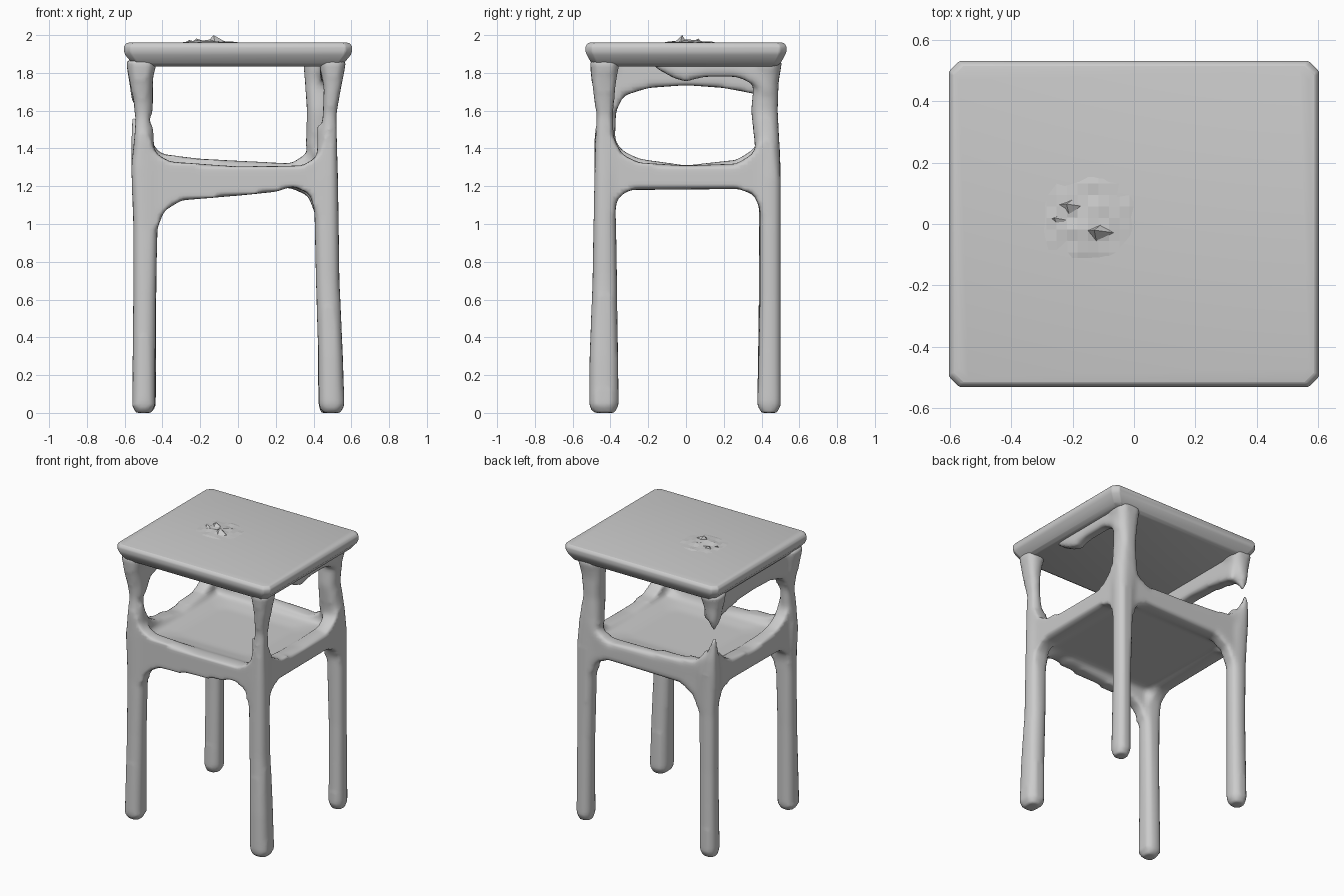
import bpy, bmesh, random
from mathutils import Vector

random.seed(4)


def ring(bm, cx, cy, z, hx, hy, c):
    """Rectangle with chamfered corners: 8 points."""
    pts = [(hx, hy - c), (hx - c, hy), (c - hx, hy), (-hx, hy - c),
           (-hx, c - hy), (c - hx, -hy), (hx - c, -hy), (hx, c - hy)]
    return [bm.verts.new((cx + x, cy + y, z)) for x, y in pts]


def loft(bm, rings):
    """Bridge rings of equal size and cap both ends."""
    n = len(rings[0])
    for a, b in zip(rings, rings[1:]):
        for i in range(n):
            j = (i + 1) % n
            bm.faces.new((a[i], a[j], b[j], b[i]))
    bm.faces.new(rings[0][::-1])
    bm.faces.new(rings[-1])


def leg(bm, sections):
    """Sections are (z, cx, cy, half width x, half width y)."""
    loft(bm, [ring(bm, x, y, z, hx, hy, min(hx, hy) * 0.5)
              for z, x, y, hx, hy in sections])


def rail(bm, axis, off, half, prof):
    """Extrude a side profile (u, z) across the given axis."""
    def side(o):
        return [bm.verts.new((u, o, z) if axis == 'x' else (o, u, z)) for u, z in prof]
    loft(bm, [side(off - half), side(off + half)])


def finish(name, bm):
    bmesh.ops.recalc_face_normals(bm, faces=bm.faces)
    me = bpy.data.meshes.new(name)
    bm.to_mesh(me)
    bm.free()
    ob = bpy.data.objects.new(name, me)
    bpy.context.collection.objects.link(ob)
    return ob


def smooth(ob, angle):
    bpy.ops.object.select_all(action='DESELECT')
    bpy.context.view_layer.objects.active = ob
    ob.select_set(True)
    bpy.ops.object.shade_smooth_by_angle(angle=angle)


# Frame: legs, rails and shelf melted into one skin
bm = bmesh.new()

# front left leg and thin post
leg(bm, [(0.0, -.50, -.44, .045, .05), (.04, -.50, -.44, .06, .07), (.6, -.495, -.435, .06, .06),
         (1.0, -.49, -.43, .065, .055), (1.3, -.50, -.43, .065, .055), (1.45, -.505, -.43, .045, .055),
         (1.57, -.505, -.42, .036, .05), (1.66, -.51, -.42, .045, .06),
         (1.76, -.515, -.43, .06, .07), (1.87, -.51, -.43, .085, .08)])
# front right leg, thick foot
leg(bm, [(0.0, .495, -.435, .05, .06), (.04, .495, -.435, .068, .078), (.3, .49, -.435, .065, .075),
         (.7, .475, -.43, .062, .065), (1.25, .465, -.43, .065, .055), (1.42, .48, -.43, .045, .05),
         (1.58, .485, -.43, .036, .045), (1.72, .50, -.435, .045, .06), (1.87, .50, -.43, .075, .08)])
# back right leg, wide post
leg(bm, [(0.0, .48, .44, .04, .045), (.04, .48, .44, .055, .062), (.6, .475, .445, .055, .055),
         (1.25, .465, .445, .065, .055), (1.42, .44, .43, .08, .065), (1.6, .43, .415, .065, .07),
         (1.75, .43, .425, .075, .065), (1.87, .44, .43, .095, .08)])
# back left leg, ending in a broken spike
leg(bm, [(0.0, -.495, .44, .045, .045), (.04, -.495, .44, .06, .062), (.6, -.49, .44, .058, .055),
         (1.0, -.49, .44, .06, .055), (1.3, -.50, .445, .065, .055), (1.42, -.525, .455, .04, .042),
         (1.56, -.55, .465, .014, .014)])
# broken spike under the top
leg(bm, [(1.62, -.54, .45, .014, .016), (1.70, -.53, .44, .04, .045),
         (1.78, -.52, .43, .06, .06), (1.87, -.51, .43, .085, .08)])

# shelf rails
rail(bm, 'x', -.435, .045, [
    (-.49, 1.50), (-.46, 1.44), (-.43, 1.37), (-.36, 1.33), (0, 1.305), (.34, 1.31), (.41, 1.35),
    (.45, 1.44), (.48, 1.50), (.47, 1.0), (.41, 1.05), (.38, 1.16), (.29, 1.20), (.2, 1.17),
    (0, 1.15), (-.3, 1.125), (-.39, 1.07), (-.43, .97), (-.49, .95)])
rail(bm, 'x', .445, .045, [
    (-.50, 1.45), (-.45, 1.41), (-.40, 1.37), (-.2, 1.345), (.1, 1.33), (.28, 1.32), (.36, 1.37),
    (.40, 1.48), (.47, 1.5), (.47, 1.0), (.41, 1.05), (.37, 1.15), (.28, 1.19),
    (-.3, 1.18), (-.39, 1.12), (-.43, 1.02), (-.49, .98)])
for x, rise in ((-.495, .02), (.47, 0)):
    rail(bm, 'y', x, .05, [
        (-.44, 1.52), (-.38, 1.45), (-.34, 1.37 + rise), (-.25, 1.325 + rise), (0, 1.31), (.27, 1.32 + rise),
        (.35, 1.37 + rise), (.38, 1.43), (.45, 1.45), (.45, 1.0), (.40, 1.06), (.36, 1.155), (.28, 1.185),
        (-.3, 1.18), (-.36, 1.14), (-.39, 1.02), (-.45, .98)])

# dished shelf
loft(bm, [ring(bm, -.015, .005, z, hx, hy, .05) for z, hx, hy in (
    (1.195, .48, .43), (1.22, .52, .47), (1.295, .51, .465), (1.295, .43, .385), (1.275, .30, .26))])

# arched apron on the left side
rail(bm, 'y', -.50, .05, [
    (-.45, 1.87), (.45, 1.87), (.45, 1.66), (.36, 1.69), (.2, 1.72), (0, 1.735),
    (-.2, 1.72), (-.33, 1.68), (-.37, 1.60), (-.43, 1.58)])
# half apron on the right side
rail(bm, 'y', .475, .04, [
    (-.2, 1.87), (.43, 1.87), (.43, 1.70), (.36, 1.74), (.27, 1.78), (.1, 1.78), (0, 1.755), (-.06, 1.77),
    (-.15, 1.82)])

frame = finish("legs_and_shelf", bm)
m = frame.modifiers.new("melt", 'REMESH')
m.mode = 'VOXEL'
m.voxel_size = 0.02
m.use_smooth_shade = True
m = frame.modifiers.new("relax", 'SMOOTH')
m.factor = 0.5
m.iterations = 4

# Table top with sloped underside rim
bm = bmesh.new()
loft(bm, [ring(bm, 0, 0, z, hx, hy, c) for z, hx, hy, c in (
    (1.835, .535, .475, .03), (1.85, .56, .50, .03), (1.895, .597, .525, .035),
    (1.915, .604, .532, .035), (1.94, .604, .532, .035), (1.957, .592, .52, .03), (1.962, .57, .50, .03))])
top = finish("table_top", bm)
m = top.modifiers.new("soften", 'BEVEL')
m.width = 0.006
m.segments = 2
smooth(top, 0.7)

# Crumpled damage in the middle of the top
bm = bmesh.new()
bmesh.ops.create_grid(bm, x_segments=10, y_segments=8, size=0.5)
for v in bm.verts:
    edge = max(abs(v.co.x), abs(v.co.y)) * 2
    r = Vector((v.co.x, v.co.y)).length * 2
    h = max(0, 1 - r) * (0.012 + random.uniform(-.012, .012))
    v.co = Vector((-.15 + v.co.x * .34, .02 + v.co.y * .30, 1.958 if edge > .99 else 1.961 + h))
finish("damaged_patch", bm)

bm = bmesh.new()
for x, y, r, h in ((-.11, -.03, .055, .04), (-.20, .055, .05, .022), (-.24, .01, .035, .015)):
    tip = bm.verts.new((x - .02, y + .01, 1.96 + h))
    base = [bm.verts.new((x + r * a, y + r * b * .7, 1.958))
            for a, b in ((1, 0), (.2, .9), (-1, .2), (-.2, -.9))]
    for i in range(4):
        bm.faces.new((base[i], base[(i + 1) % 4], tip))
finish("raised_splinters", bm)
